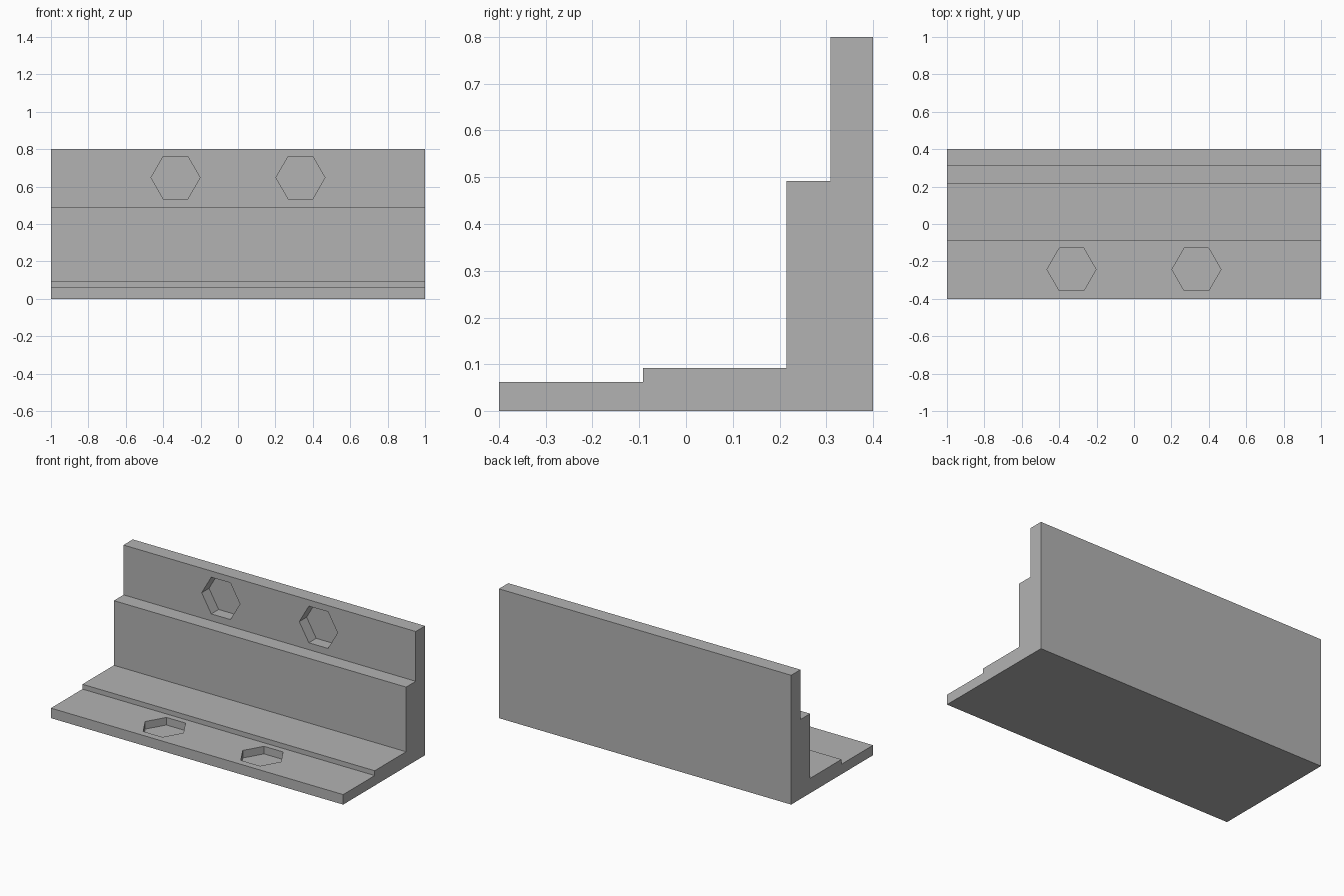
import bpy, bmesh
from math import radians
from mathutils import Matrix

cube = bpy.data.objects.get("Cube")
if cube:
    bpy.data.objects.remove(cube, do_unlink=True)

LENGTH = 2.0
HEX_RADIUS = 0.131
HEX_X = 0.334

grey = bpy.data.materials.new("plain_grey")
grey.use_nodes = True
colour = (0.45, 0.45, 0.45, 1)
grey.diffuse_color = colour
grey.node_tree.nodes["Principled BSDF"].inputs["Base Color"].default_value = colour


def make_object(name, bm):
    bmesh.ops.recalc_face_normals(bm, faces=bm.faces)
    mesh = bpy.data.meshes.new(name)
    bm.to_mesh(mesh)
    bm.free()
    mesh.materials.append(grey)
    obj = bpy.data.objects.new(name, mesh)
    bpy.context.collection.objects.link(obj)
    return obj


# Stepped angle bracket: side profile (y, z) extruded along x
profile = [(-0.4, 0), (0.4, 0), (0.4, 0.8), (0.309, 0.8), (0.309, 0.492),
           (0.215, 0.492), (0.215, 0.092), (-0.092, 0.092),
           (-0.092, 0.062), (-0.4, 0.062)]
bm = bmesh.new()
face = bm.faces.new([bm.verts.new((-LENGTH / 2, y, z)) for y, z in profile])
extruded = bmesh.ops.extrude_face_region(bm, geom=[face])["geom"]
bmesh.ops.translate(bm, vec=(LENGTH, 0, 0),
                    verts=[v for v in extruded if isinstance(v, bmesh.types.BMVert)])
bracket = make_object("stepped_bracket", bm)

# Hexagonal pocket cutters, centred on the surface they sink into
bm = bmesh.new()
pockets = [((-0.243, 0.062), 0.047, 0),     # base plate: sinks downward
           ((0.309, 0.648), 0.072, 90)]     # upright: sinks backward
for (y, z), depth, tilt in pockets:
    for side in (-1, 1):
        place = (Matrix.Translation((side * HEX_X, y, z))
                 @ Matrix.Rotation(radians(tilt), 4, 'X')
                 @ Matrix.Rotation(radians(30), 4, 'Z'))
        bmesh.ops.create_cone(bm, cap_ends=True, segments=6, radius1=HEX_RADIUS,
                              radius2=HEX_RADIUS, depth=2 * depth, matrix=place)
cutter = make_object("hex_pocket_cutter", bm)
cutter.hide_render = True

# Cut the pockets, then discard the cutter
cut = bracket.modifiers.new("hex_pockets", 'BOOLEAN')
cut.operation = 'DIFFERENCE'
cut.solver = 'EXACT'
cut.object = cutter
bpy.context.view_layer.objects.active = bracket
bpy.ops.object.modifier_apply(modifier=cut.name)
bpy.data.objects.remove(cutter, do_unlink=True)
